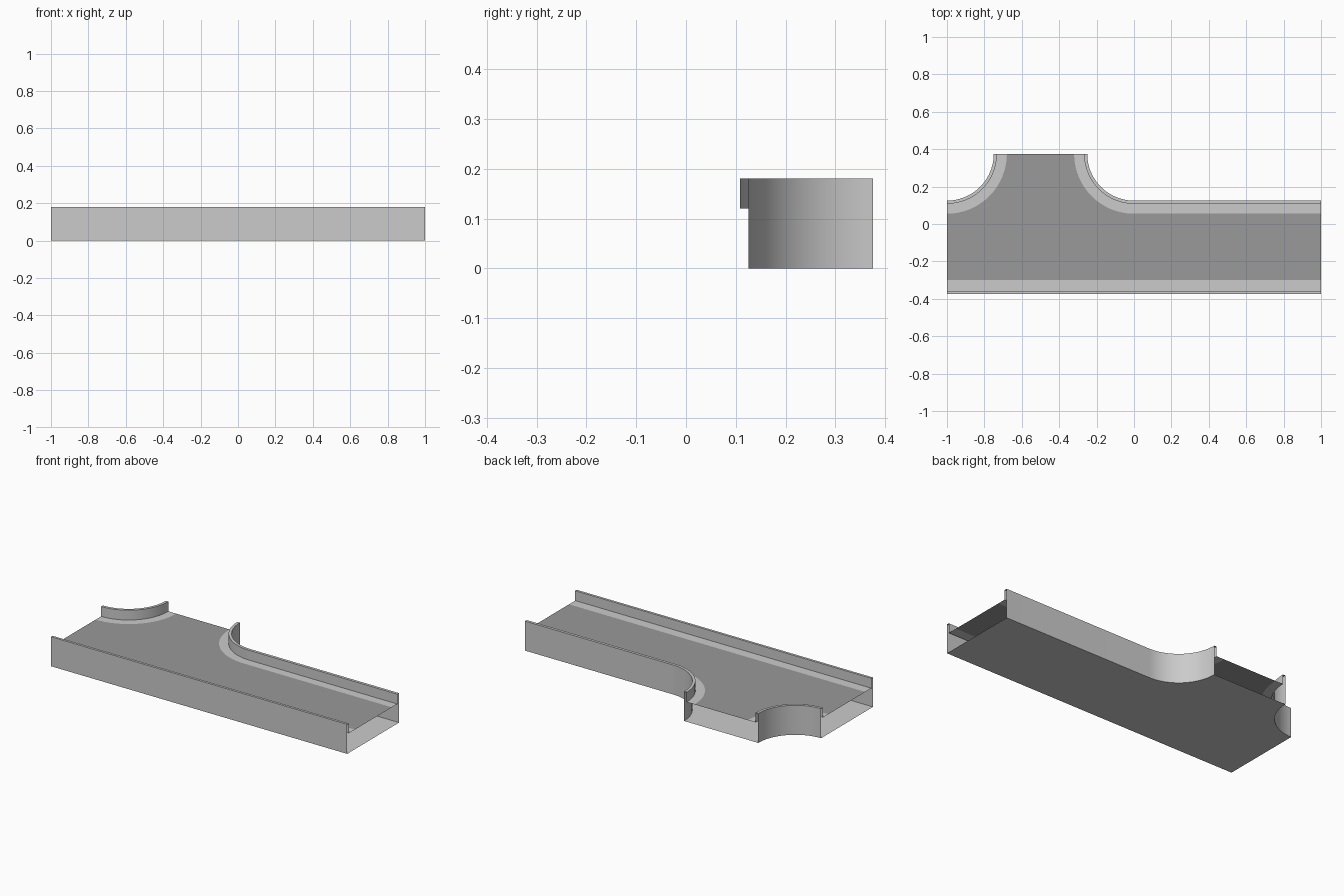
import bpy
from math import sin, cos, radians

if "Cube" in bpy.data.objects:
    bpy.data.objects.remove(bpy.data.objects["Cube"])

TOP, DECK, R = 0.18, 0.12, 0.25     # rim height, road height, corner radius
HALF_L, HALF_W = 1.0, 0.375
N = 24                              # segments per quarter arc
RIM_B, WALK_B = 0.267, 0.32         # radii of inner wall and walkway edge
RIM_F, WALK_F = 0.015, 0.075        # same limits as offsets from the front wall


def arc(cx, r, a0, a1):
    return [(cx + r * cos(radians(a0 + (a1 - a0) * i / N)),
             HALF_W + r * sin(radians(a0 + (a1 - a0) * i / N))) for i in range(N + 1)]


def left_path(r):
    return arc(-HALF_L, r, -90, 0)


def right_path(r):
    return arc(0, r, 180, 270) + [(HALF_L, HALF_W - r)]


def front_path(d):
    return [(-HALF_L, d - HALF_W), (HALF_L, d - HALF_W)]


def make(name, verts, faces, color=None):
    me = bpy.data.meshes.new(name)
    me.from_pydata(verts, [], faces)
    ob = bpy.data.objects.new(name, me)
    bpy.context.collection.objects.link(ob)
    if color:
        mat = bpy.data.materials.new(name + "_paint")
        mat.diffuse_color = color
        mat.use_nodes = True
        mat.node_tree.nodes["Principled BSDF"].inputs["Base Color"].default_value = mat.diffuse_color
        me.materials.append(mat)
    return ob


def border(name, path, profile, flip):
    """Sweep (offset, z) profile along a path; profile corners stay sharp."""
    rows = [[(x, y, z) for x, y in path(d)] for d, z in profile]
    n = len(rows[0])
    verts = [v for row in rows for v in row]
    faces = []
    for i in range(len(rows) - 1):
        for j in range(n - 1):
            a = i * n + j
            f = (a, a + 1, a + n + 1, a + n)
            faces.append(f[::-1] if flip else f)
    ob = make(name, verts, faces)
    bpy.ops.object.select_all(action='DESELECT')
    ob.select_set(True)
    bpy.context.view_layer.objects.active = ob
    bpy.ops.object.shade_smooth_by_angle(angle=radians(30))


def plate(name, front, back, z, up, color=None):
    """Flat sheet between the front edge and the two back edges."""
    outline = front_path(front) + right_path(back)[::-1] + left_path(back)[::-1]
    idx = list(range(len(outline)))
    make(name, [(x, y, z) for x, y in outline], [idx if up else idx[::-1]], color)


# Outer wall, rim, inner wall and walkway along each side
back_profile = [(R, 0), (R, TOP), (RIM_B, TOP), (RIM_B, DECK), (WALK_B, DECK)]
front_profile = [(0, 0), (0, TOP), (RIM_F, TOP), (RIM_F, DECK), (WALK_F, DECK)]
border("left_corner_border", left_path, back_profile, True)
border("right_border", right_path, back_profile, True)
border("front_border", front_path, front_profile, False)

# Dark road surface and underside; the three ends stay open
plate("road_surface", WALK_F, WALK_B, DECK, True, (0.32, 0.32, 0.32, 1))
plate("underside", 0, R, 0, False)
